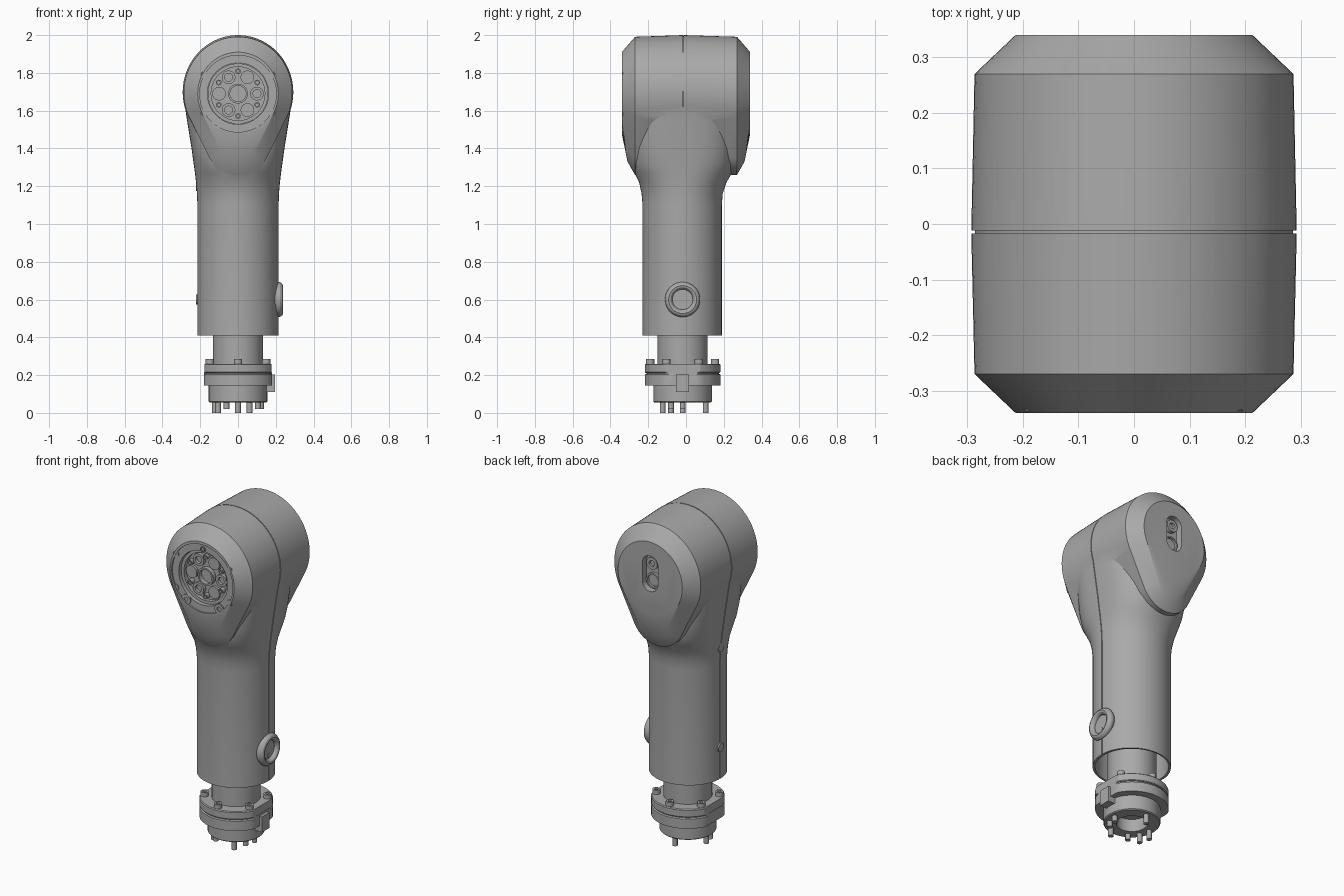
import bpy, bmesh, math
from math import sin, cos, pi, radians

cube = bpy.data.objects.get("Cube")
if cube:
    bpy.data.objects.remove(cube, do_unlink=True)

grey = bpy.data.materials.new("housing_grey")
grey.use_nodes = True
grey.diffuse_color = (0.4, 0.4, 0.4, 1)
grey.node_tree.nodes["Principled BSDF"].inputs["Base Color"].default_value = (0.4, 0.4, 0.4, 1)

AXIS_Y = -0.018      # depth of the tube axis
HEAD_Z = 1.69        # height of the joint axis
parts = []


def loft(name, rings):
    """Closed skin through equal rings of points, capped at both ends."""
    bm = bmesh.new()
    loops = [[bm.verts.new(p) for p in r] for r in rings]
    n = len(loops[0])
    for a, b in zip(loops, loops[1:]):
        for i in range(n):
            j = (i + 1) % n
            bm.faces.new((a[i], a[j], b[j], b[i]))
    bm.faces.new(loops[0])
    bm.faces.new(loops[-1])
    bmesh.ops.recalc_face_normals(bm, faces=bm.faces)
    mesh = bpy.data.meshes.new(name)
    bm.to_mesh(mesh)
    bm.free()
    mesh.materials.append(grey)
    ob = bpy.data.objects.new(name, mesh)
    bpy.context.collection.objects.link(ob)
    parts.append(ob)
    return ob


def lathe(name, profile, axis="z", at=(0, AXIS_Y), n=32, clip=9):
    """Turn (radius, height) pairs about an axis; clip limits the width."""
    rings = []
    for r, h in profile:
        ring = []
        for i in range(n):
            a = 2 * pi * i / n
            u = at[0] + max(-clip, min(clip, r * cos(a)))
            v = at[1] + r * sin(a)
            ring.append({"x": (h, u, v), "y": (u, h, v), "z": (u, v, h)}[axis])
        rings.append(ring)
    return loft(name, rings)


def socket(name, r, r_in, base, top, floor, **kw):
    """Round boss or screw head with a blind hole."""
    return lathe(name, [(r, base), (r, top), (r_in, top), (r_in, floor)], **kw)


def teardrop(r1, z1, r2, z2, n=72):
    """Outline around an upper and a lower circle."""
    pts = []
    for i in range(n):
        a = 2 * pi * i / n
        r, z = (r1, z1) if z1 * cos(a) + r1 > z2 * cos(a) + r2 else (r2, z2)
        pts.append((r * sin(a), z + r * cos(a)))
    return pts


def boolean(ob, cutter, operation="DIFFERENCE"):
    mod = ob.modifiers.new("cut", "BOOLEAN")
    mod.operation, mod.solver, mod.object = operation, "EXACT", cutter
    bpy.context.view_layer.objects.active = ob
    bpy.ops.object.modifier_apply(modifier=mod.name)
    parts.remove(cutter)
    bpy.data.objects.remove(cutter, do_unlink=True)


# Tube stations: height, half width, front depth, back depth, squareness
STATIONS = [(0.41, .215, .212, .208, 2), (1.1, .215, .212, .208, 2),
            (1.16, .217, .217, .212, 2.05), (1.22, .222, .23, .232, 2.15),
            (1.27, .228, .255, .262, 2.3), (1.32, .235, .275, .28, 2.5),
            (1.4, .246, .275, .28, 2.8), (1.55, .27, .26, .27, 3),
            (1.64, .284, .25, .26, 3), (1.7, .29, .24, .25, 3)]


def tube_ring(z, w, front, back, e, n=72):
    ring = []
    for i in range(n):
        c, s = cos(2 * pi * i / n), sin(2 * pi * i / n)
        x = math.copysign(abs(c) ** (2 / e), c) * w
        y = math.copysign(abs(s) ** (2 / e), s) * (back if s > 0 else front)
        ring.append((x, AXIS_Y + y, z))
    return ring


housing = loft("arm_housing", [tube_ring(*s) for s in STATIONS])

# Head: chamfered teardrop block running front to back
rim = teardrop(.296, 1.695, .18, 1.44)
mid = teardrop(.302, 1.698, .18, 1.44)
face = teardrop(.22, HEAD_Z, .11, 1.44)
disc = teardrop(.212, HEAD_Z, .212, HEAD_Z)


def at_depth(pts, y, lean=0.0):
    return [(x * .97, y - math.copysign(lean, y) * max(0, 1.49 - z), z) for x, z in pts]


head = loft("head", [at_depth(disc, -.34), at_depth(face, -.34, .19), at_depth(rim, -.27),
                     at_depth(mid, -.015), at_depth(rim, .27), at_depth(face, .34, .19),
                     at_depth(disc, .34)])
boolean(housing, head, "UNION")

# Openings: hollow tube end, joint recess, rear slot
boolean(housing, lathe("tube_cavity", [(.2, .3), (.2, .95)], n=72))
joint = dict(axis="y", at=(0, HEAD_Z), n=64)
boolean(housing, lathe("recess_step", [(.203, -.4), (.203, -.331)], **joint))
boolean(housing, lathe("recess", [(.162, -.4), (.162, -.25)], **joint))
slot = teardrop(.052, 1.775, .052, 1.665, 32)
boolean(housing, loft("rear_slot", [[(x, y, z) for x, z in slot] for y in (.4, .3)]))

# Seam groove around the housing where the two shells meet
path = [((w, z), (1, 0)) for z, w, *_ in STATIONS]
path[0] = ((STATIONS[0][1], .35), (1, 0))
path += [((.293 * cos(a), 1.698 + .302 * sin(a)), (cos(a), sin(a)))
         for a in [pi * i / 48 for i in range(1, 48)]]
path += [((-w, z), (-1, 0)) for z, w, *_ in reversed(STATIONS[1:])]
path.append(((-STATIONS[0][1], .35), (-1, 0)))
boolean(housing, loft("seam", [[(p[0] + d * m[0], y, p[1] + d * m[1])
                                for d, y in ((-.006, -.017), (.04, -.017), (.04, -.012), (-.006, -.012))]
                               for p, m in path]))

# Joint flange inside the front recess
lathe("joint_plate", [(.16, -.245), (.16, -.31), (.142, -.31), (.142, -.285)], **joint)
socket("joint_hub", .052, .042, -.28, -.31, -.27, **joint)
for k in range(6):
    a = radians(60 * k)
    spot = (.1 * cos(a), HEAD_Z + .1 * sin(a))
    if k % 2:
        lathe(f"joint_pad_{k}", [(.036, -.28), (.036, -.3)], axis="y", at=spot)
    else:
        socket(f"joint_boss_{k}", .036, .021, -.28, -.305, -.287, axis="y", at=spot)
    b = a + pi / 6
    socket(f"joint_screw_{k}", .015, .008, -.28, -.312, -.3, axis="y",
           at=(.118 * cos(b), HEAD_Z + .118 * sin(b)), n=16)
for side in (-1, 1):
    socket(f"face_screw_{side}", .03, .013, -.32, -.338, -.326, axis="y", at=(side * .11, 1.535))
socket("face_pin", .016, .01, -.32, -.338, -.33, axis="y", at=(0, 1.865), n=16)
for x in (-.178, .178):
    for z in (1.59, 1.79):
        lathe(f"face_stud_{x}_{z}", [(.018, -.32), (.018, -.337)], axis="y", at=(x, z), n=16)

# Rear slot fittings
socket("rear_screw", .036, .018, .295, .325, .31, axis="y", at=(0, 1.775))
socket("rear_port", .045, .036, .295, .315, .301, axis="y", at=(0, 1.668))

# Side button with rounded collar, and plugs on the opposite seam
lathe("side_button", [(.085, .19), (.093, .212), (.092, .222), (.084, .234), (.074, .239),
                      (.064, .236), (.056, .226), (.054, .216)], axis="x", at=(AXIS_Y, .6), n=48)
lathe("button_dot", [(.012, .21), (.012, .22)], axis="x", at=(AXIS_Y, .565), n=16)
for z in (.6, 1.2):
    lathe(f"seam_plug_{z}", [(.026, -.2), (.026, -.222)], axis="x", at=(AXIS_Y, z), n=24)

# Wrist: shaft, two bolted plates, hub and locating tab
lathe("wrist_shaft", [(.133, .24), (.133, .96)], n=48)
lathe("upper_plate", [(.196, .212), (.2, .216), (.2, .255), (.195, .26)], n=64, clip=.178)
lathe("lower_plate", [(.2, .145), (.2, .203), (.192, .207), (.192, .214)], n=64, clip=.18)
lathe("wrist_hub", [(.155, .15), (.155, .06), (.15, .055), (.085, .055), (.085, .13)], n=48)
loft("locating_tab", [[(x, AXIS_Y + y, z) for x, y in ((.14, -.035), (.197, -.035), (.197, .035), (.14, .035))]
                      for z in (.11, .203)])
for k in range(6):
    a = radians(30 + 60 * k)
    socket(f"plate_screw_{k}", .022, .011, .25, .285, .268, n=20,
           at=(.172 * cos(a), AXIS_Y + .172 * sin(a)))
for k, deg in enumerate((90, 0, 210, 240, 300, 330, 180)):
    a = radians(deg)
    lathe(f"hub_pin_{k}", [(.015, .07), (.015, .02 * (k % 2))], n=16,
          at=(.122 * cos(a), AXIS_Y + .122 * sin(a)))

# Smooth shading with crisp edges
bpy.ops.object.select_all(action="DESELECT")
for ob in parts:
    ob.select_set(True)
bpy.context.view_layer.objects.active = housing
bpy.ops.object.shade_smooth_by_angle(angle=radians(25))
